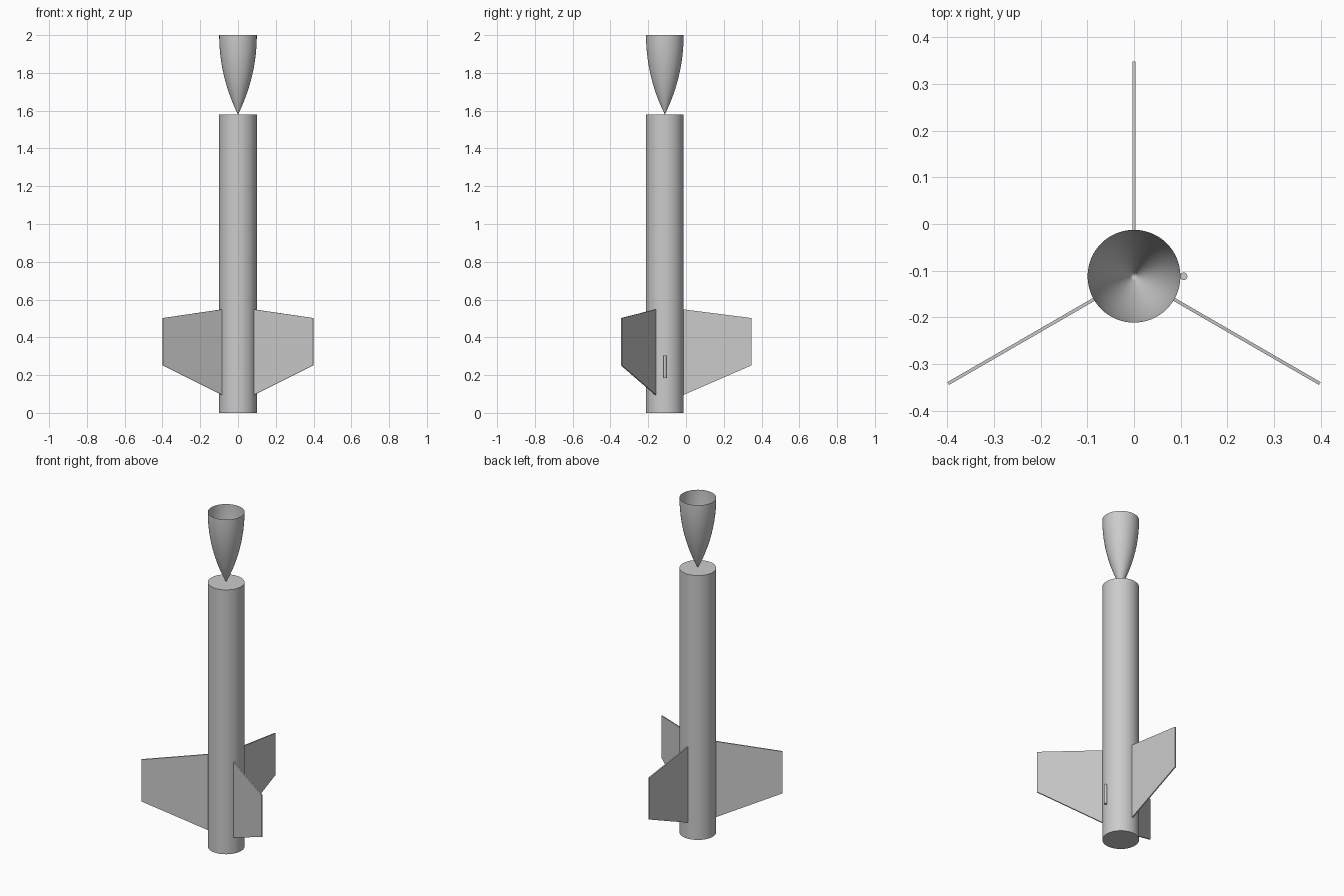
import bpy, bmesh, math
from mathutils import Matrix

cube = bpy.data.objects.get("Cube")
if cube:
    bpy.data.objects.remove(cube, do_unlink=True)

AXIS_Y = -0.112      # body axis offset
RADIUS = 0.0995
BODY_TOP = 1.58
NOSE_LEN = 0.42
SEGMENTS = 64

grey = bpy.data.materials.new("light_grey")
grey.use_nodes = True
grey.diffuse_color = (0.6, 0.6, 0.6, 1)
grey.node_tree.nodes["Principled BSDF"].inputs["Base Color"].default_value = (0.6, 0.6, 0.6, 1)


def finish(name, bm, smooth=True):
    mesh = bpy.data.meshes.new(name)
    bm.to_mesh(mesh)
    bm.free()
    obj = bpy.data.objects.new(name, mesh)
    bpy.context.collection.objects.link(obj)
    mesh.materials.append(grey)
    if smooth:
        bpy.ops.object.select_all(action='DESELECT')
        obj.select_set(True)
        bpy.context.view_layer.objects.active = obj
        bpy.ops.object.shade_smooth_by_angle(angle=math.radians(40))
    return obj


def cylinder(name, x, radius, z0, z1, segments):
    bm = bmesh.new()
    bmesh.ops.create_cone(bm, cap_ends=True, segments=segments, radius1=radius,
                          radius2=radius, depth=z1 - z0,
                          matrix=Matrix.Translation((x, AXIS_Y, (z0 + z1) / 2)))
    return finish(name, bm)


# Body tube and launch lug
cylinder("body_tube", 0, RADIUS, 0, BODY_TOP, SEGMENTS)
cylinder("launch_lug", RADIUS + 0.007, 0.008, 0.185, 0.305, 16)

# Nose cone: open tangent-ogive shell, point down
bm = bmesh.new()
rho = (RADIUS ** 2 + NOSE_LEN ** 2) / (2 * RADIUS)
steps = 24
profile = []
for i in range(steps + 1):
    h = NOSE_LEN * i / steps
    r = math.sqrt(rho ** 2 - (NOSE_LEN - h) ** 2) - (rho - RADIUS)
    profile.append(bm.verts.new((max(r, 0), AXIS_Y, BODY_TOP + h)))
edges = [bm.edges.new(pair) for pair in zip(profile, profile[1:])]
bmesh.ops.spin(bm, geom=profile + edges, cent=(0, AXIS_Y, 0), axis=(0, 0, 1),
               angle=math.tau, steps=SEGMENTS)
bmesh.ops.remove_doubles(bm, verts=bm.verts, dist=0.0001)
bmesh.ops.recalc_face_normals(bm, faces=bm.faces)
# Normals point outwards on the shell
if sum(f.normal.dot(f.calc_center_median() - Matrix.Translation((0, AXIS_Y, 1.8)).translation)
       for f in bm.faces) < 0:
    bmesh.ops.reverse_faces(bm, faces=bm.faces)
finish("nose_cone", bm)

# Three trapezoid fins around the body
FIN = [(0.098, 0.095), (0.46, 0.252), (0.46, 0.502), (0.098, 0.548)]
THICK = 0.007
for name, degrees in (("rear_fin", 90), ("right_fin", 210), ("left_fin", 330)):
    bm = bmesh.new()
    face = bm.faces.new([bm.verts.new((r, -THICK / 2, z)) for r, z in FIN])
    new = bmesh.ops.extrude_face_region(bm, geom=[face])["geom"]
    bmesh.ops.translate(bm, vec=(0, THICK, 0),
                        verts=[v for v in new if isinstance(v, bmesh.types.BMVert)])
    bmesh.ops.recalc_face_normals(bm, faces=bm.faces)
    bm.transform(Matrix.Translation((0, AXIS_Y, 0))
                 @ Matrix.Rotation(math.radians(degrees), 4, 'Z'))
    finish(name, bm, smooth=False)
